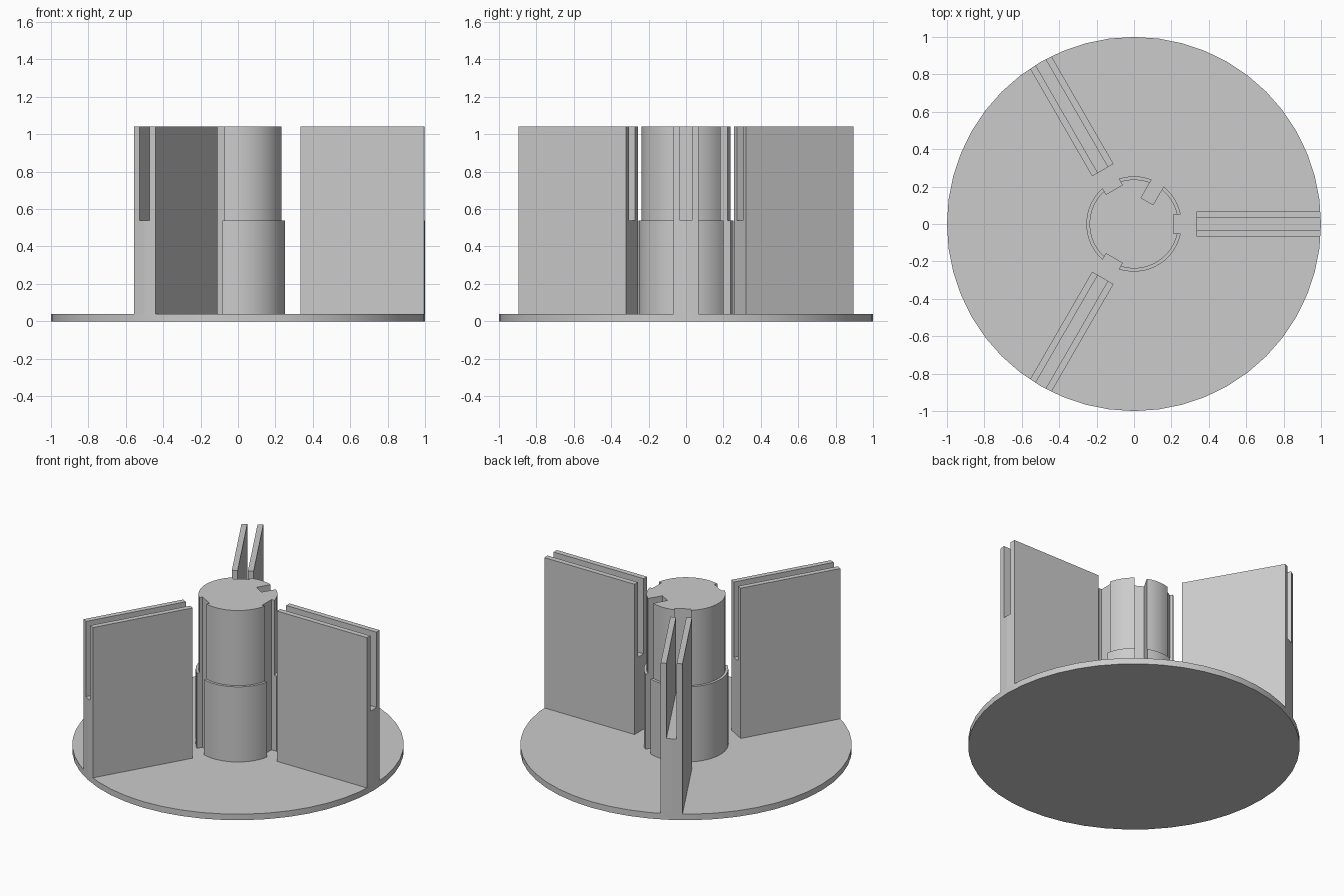
import bpy, bmesh
from math import asin, ceil, cos, pi, radians, sin

cube = bpy.data.objects.get("Cube")
if cube:
    bpy.data.objects.remove(cube, do_unlink=True)

SEGMENTS = 48
BASE_TOP, STEP, TOP = 0.04, 0.54, 1.04
FIN_ANGLES = (0, 120, 240)

grey = bpy.data.materials.new("light_grey")
grey.use_nodes = True
colour = (0.6, 0.6, 0.6, 1)
grey.diffuse_color = colour
grey.node_tree.nodes["Principled BSDF"].inputs["Base Color"].default_value = colour


def add_object(name, bm):
    bmesh.ops.recalc_face_normals(bm, faces=bm.faces)
    mesh = bpy.data.meshes.new(name)
    bm.to_mesh(mesh)
    bm.free()
    mesh.materials.append(grey)
    obj = bpy.data.objects.new(name, mesh)
    bpy.context.collection.objects.link(obj)
    bpy.ops.object.select_all(action='DESELECT')
    obj.select_set(True)
    bpy.context.view_layer.objects.active = obj
    bpy.ops.object.shade_smooth_by_angle(angle=radians(30))
    return obj


def extrude(points, offset):
    """Solid made by sweeping a flat outline along an offset."""
    bm = bmesh.new()
    face = bm.faces.new([bm.verts.new(p) for p in points])
    result = bmesh.ops.extrude_face_region(bm, geom=[face], use_keep_orig=True)
    moved = [v for v in result["geom"] if isinstance(v, bmesh.types.BMVert)]
    bmesh.ops.translate(bm, verts=moved, vec=offset)
    return bm


def notched_outline(radius, notches, z):
    """Circle with flat-bottomed notches: (angle, half width, floor distance)."""
    points = []
    for i, (angle, half, floor) in enumerate(notches):
        a = radians(angle)
        for dist, side in ((floor, -half), (floor, half)):
            points.append((dist * cos(a) - side * sin(a),
                           dist * sin(a) + side * cos(a), z))
        following = notches[(i + 1) % len(notches)]
        start = a + asin(half / radius)
        end = radians(following[0]) - asin(following[1] / radius)
        if end < start:
            end += 2 * pi
        steps = ceil((end - start) * SEGMENTS / (2 * pi))
        for k in range(steps + 1):
            t = start + (end - start) * k / steps
            points.append((radius * cos(t), radius * sin(t), z))
    return points


# Round base plate
rim = [(cos(2 * pi * i / SEGMENTS), sin(2 * pi * i / SEGMENTS), 0)
       for i in range(SEGMENTS)]
add_object("base_disc", extrude(rim, (0, 0, BASE_TOP)))

# Stepped central column with three fin grooves and one deep keyway
notches = [(0, 0.05, 0.212), (60, 0.037, 0.14), (120, 0.05, 0.212), (240, 0.05, 0.212)]
for name, radius, low, high in (("column_lower", 0.255, BASE_TOP, STEP),
                                ("column_upper", 0.238, STEP, TOP)):
    add_object(name, extrude(notched_outline(radius, notches, low), (0, 0, high - low)))

# Slotted radial fins, outer ends trimmed to the disc rim
INNER, HALF, SLOT = 0.333, 0.066, 0.031
profile = [(0, BASE_TOP), (HALF, BASE_TOP), (HALF, TOP),
           (SLOT, TOP), (SLOT, STEP), (0, STEP)]
for number, angle in enumerate(FIN_ANGLES, 1):
    bm = extrude([(INNER, y, z) for y, z in profile], (1 - INNER, 0, 0))
    for v in bm.verts:
        if v.co.x > 0.9:
            v.co.x -= v.co.y * sin(pi / SEGMENTS) / cos(pi / SEGMENTS)
    # Open the centre plane so the mirrored half joins cleanly
    middle = [f for f in bm.faces if all(abs(v.co.y) < 1e-6 for v in f.verts)]
    bmesh.ops.recalc_face_normals(bm, faces=bm.faces)
    bmesh.ops.delete(bm, geom=middle, context='FACES_ONLY')
    fin = add_object(f"fin_{number}", bm)
    mirror = fin.modifiers.new("mirror", 'MIRROR')
    mirror.use_axis = (False, True, False)
    fin.rotation_euler.z = radians(angle)
    # Keep shading flat on the fin's planar faces
    for poly in fin.data.polygons:
        poly.use_smooth = False
